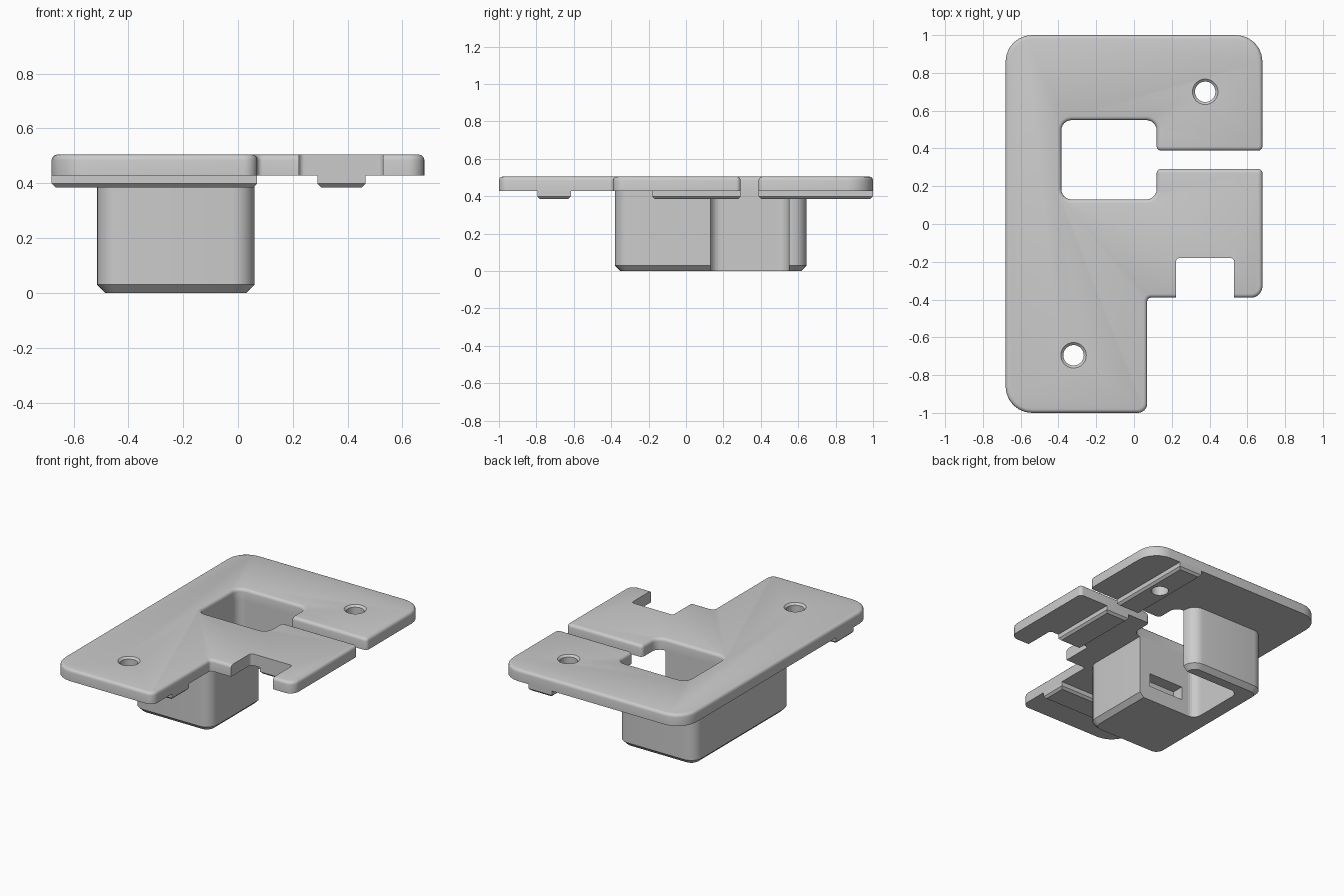
import bpy, bmesh, math
from mathutils import Vector

cube = bpy.data.objects.get("Cube")
if cube:
    bpy.data.objects.remove(cube, do_unlink=True)

TOP, PLATE_Z, STRAP_Z = 0.505, 0.428, 0.385

grey = bpy.data.materials.new("plain_grey")
grey.use_nodes = True
colour = (0.6, 0.6, 0.6, 1)
grey.diffuse_color = colour
grey.node_tree.nodes["Principled BSDF"].inputs["Base Color"].default_value = colour


def rounded(points, steps=6):
    """Round each (x, y, radius) corner of a closed outline."""
    out = []
    for i, (x, y, r) in enumerate(points):
        p = Vector((x, y))
        if r == 0:
            out.append(p)
            continue
        a = (Vector(points[i - 1][:2]) - p).normalized()
        b = (Vector(points[(i + 1) % len(points)][:2]) - p).normalized()
        centre = p + (a + b) * r
        for k in range(steps + 1):
            t = k / steps * math.pi / 2
            out.append(centre - b * r * math.cos(t) - a * r * math.sin(t))
    return out


def prism(name, points, z0, z1, bevel_z=None, width=0.02, segments=1):
    """Extrude an outline, optionally bevelling the rim at height bevel_z."""
    bm = bmesh.new()
    face = bm.faces.new([bm.verts.new((p.x, p.y, z0)) for p in rounded(points)])
    ext = bmesh.ops.extrude_face_region(bm, geom=[face])
    verts = [v for v in ext["geom"] if isinstance(v, bmesh.types.BMVert)]
    bmesh.ops.translate(bm, verts=verts, vec=(0, 0, z1 - z0))
    bmesh.ops.recalc_face_normals(bm, faces=bm.faces)
    if bevel_z is not None:
        rim = [e for e in bm.edges if all(abs(v.co.z - bevel_z) < 1e-5 for v in e.verts)]
        bmesh.ops.bevel(bm, geom=rim, offset=width, segments=segments, profile=0.5, affect='EDGES')
    mesh = bpy.data.meshes.new(name)
    bm.to_mesh(mesh)
    bm.free()
    mesh.materials.append(grey)
    obj = bpy.data.objects.new(name, mesh)
    bpy.context.collection.objects.link(obj)
    return obj


def rect(x0, x1, y0, y1, r=0.0):
    return [(x0, y0, r), (x1, y0, r), (x1, y1, r), (x0, y1, r)]


def cut(obj, cutter):
    mod = obj.modifiers.new("cut", 'BOOLEAN')
    mod.operation = 'DIFFERENCE'
    mod.solver = 'EXACT'
    mod.object = cutter
    cutter.hide_render = True
    cutter.hide_viewport = True
    cutter.display_type = 'WIRE'


def round_cutter(name, x, y, r0, r1, z0, z1):
    bpy.ops.mesh.primitive_cone_add(vertices=32, radius1=r0, radius2=r1, depth=z1 - z0,
                                    location=(x, y, (z0 + z1) / 2))
    obj = bpy.context.object
    obj.name = name
    obj.data.materials.append(grey)
    return obj


# Top plate: one outline wraps the window and the slot that opens to the side
plate = prism("top_plate", [
    (-0.68, -1, 0.14), (0.07, -1, 0.05), (0.07, -0.39, 0.02), (0.68, -0.39, 0.06),
    (0.68, 0.292, 0.024), (0.12, 0.292, 0.024), (0.12, 0.13, 0.055), (-0.385, 0.13, 0.055),
    (-0.385, 0.55, 0.055), (0.12, 0.55, 0.055), (0.12, 0.388, 0.024), (0.68, 0.388, 0.024),
    (0.68, 1, 0.14), (-0.68, 1, 0.14)], PLATE_Z, TOP, TOP, 0.02, 3)

# Notch in the front edge
cut(plate, prism("notch_cutter", rect(0.222, 0.53, -0.6, -0.18, 0.02), 0.3, 0.6))

# Locating bars under the plate
cross_bar = prism("cross_bar", rect(-0.68, 0.07, -0.795, -0.615), STRAP_Z, PLATE_Z + 0.01, STRAP_Z, 0.014)
rear_bar = prism("rear_bar", rect(0.29, 0.465, 0.388, 1), STRAP_Z, PLATE_Z + 0.01, STRAP_Z, 0.014)
middle_bar = prism("middle_bar", rect(0.29, 0.465, -0.18, 0.292), STRAP_Z, PLATE_Z + 0.01, STRAP_Z, 0.014)

# Screw holes with a countersunk top
for label, x, y, bar in (("rear", 0.377, 0.7, rear_bar), ("front", -0.32, -0.695, cross_bar)):
    hole = round_cutter(label + "_hole_cutter", x, y, 0.054, 0.054, 0.3, 0.6)
    cut(plate, hole)
    cut(bar, hole)
    cut(plate, round_cutter(label + "_countersink_cutter", x, y, 0.052, 0.072, TOP - 0.014, TOP + 0.004))

# Housing below the plate, open at the side and through the bottom
housing = prism("housing", rect(-0.515, 0.06, -0.38, 0.645, 0.08), 0, PLATE_Z + 0.005, 0, 0.03)
cut(housing, prism("window_cutter", [(-0.385, 0.13, 0.055), (0.3, 0.13, 0), (0.3, 0.55, 0),
                                     (-0.385, 0.55, 0.055)], -0.1, 0.6))
cut(housing, prism("latch_cutter", rect(-0.28, -0.02, 0.05, 0.2), 0.1, 0.19))

# Smooth the curves and keep the edges crisp
for obj in (plate, cross_bar, rear_bar, middle_bar, housing):
    bpy.ops.object.select_all(action='DESELECT')
    obj.select_set(True)
    bpy.context.view_layer.objects.active = obj
    bpy.ops.object.shade_smooth_by_angle(angle=math.radians(32))
